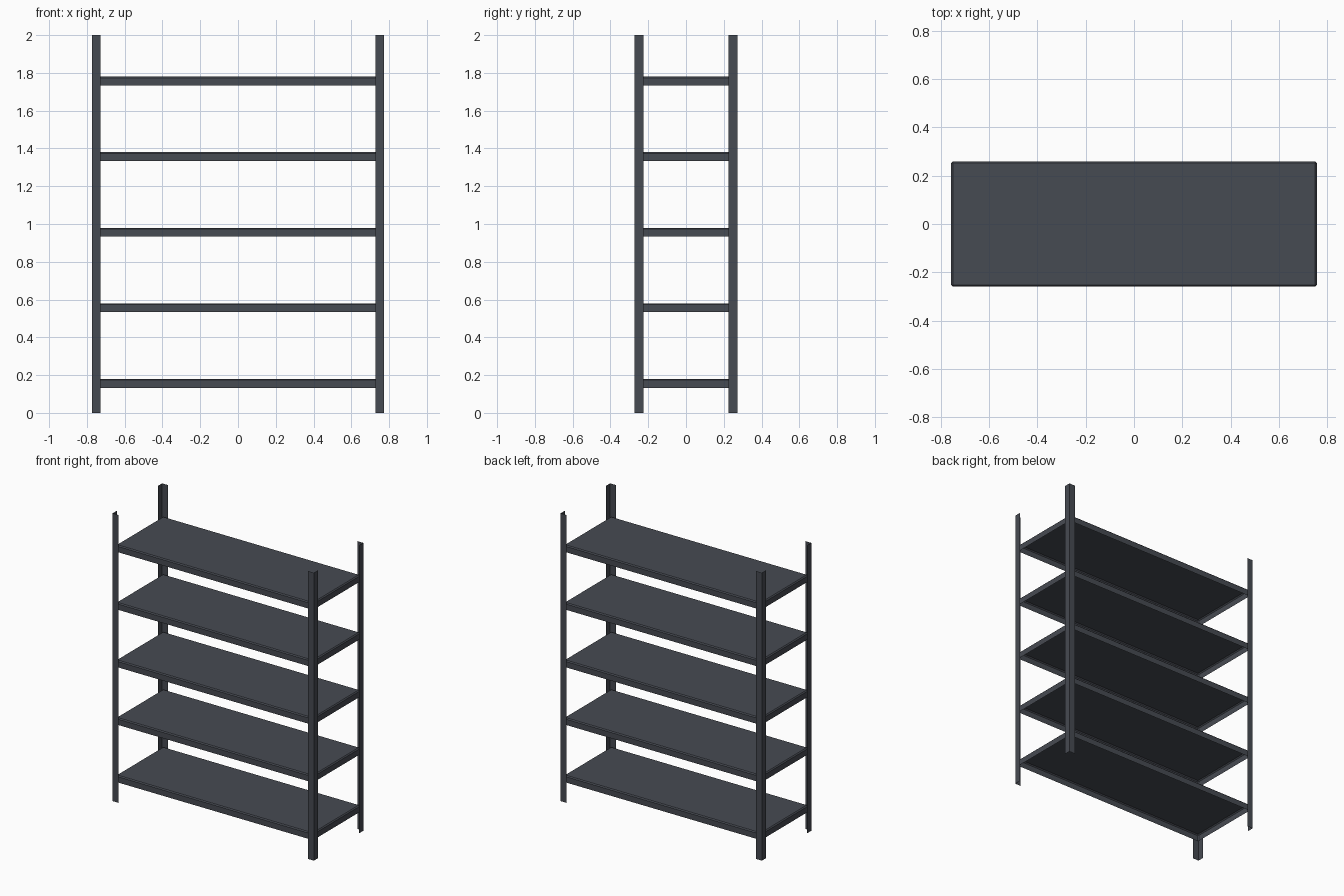
import bpy, bmesh

if "Cube" in bpy.data.objects:
    bpy.data.objects.remove(bpy.data.objects["Cube"])

steel = bpy.data.materials.new("dark_grey_steel")
steel.diffuse_color = (0.062, 0.069, 0.085, 1)
steel.use_nodes = True
steel.node_tree.nodes["Principled BSDF"].inputs["Base Color"].default_value = steel.diffuse_color


def finish(bm, name):
    mesh = bpy.data.meshes.new(name)
    bm.to_mesh(mesh)
    bm.free()
    mesh.materials.append(steel)
    ob = bpy.data.objects.new(name, mesh)
    bpy.context.collection.objects.link(ob)
    return ob


# Angle-iron corner post: thin L-shaped sheet, open at both ends
def post(name, sx, sy):
    bm = bmesh.new()
    X, Y, W, H = 0.773, 0.272, 0.046, 2.0
    profile = [(sx * (X - W), sy * Y), (sx * X, sy * Y), (sx * X, sy * (Y - W))]
    low = [bm.verts.new((x, y, 0)) for x, y in profile]
    high = [bm.verts.new((x, y, H)) for x, y in profile]
    for i in range(2):
        f = bm.faces.new((low[i], low[i + 1], high[i + 1], high[i]))
        f.normal_update()
        # outer side of the angle faces outwards
        c = f.normal
        if (c.x * sx + c.y * sy) < 0:
            f.normal_flip()
    finish(bm, name)


for sx, side in ((-1, "left"), (1, "right")):
    for sy, end in ((-1, "front"), (1, "back")):
        post(f"{end}_{side}_post", sx, sy)


# Folded sheet tray: flat top, turned-down walls, open underneath
def shelf(name, top):
    bm = bmesh.new()
    bmesh.ops.create_cube(bm, size=1)
    height = 0.047
    for v in bm.verts:
        v.co.x *= 1.516
        v.co.y *= 0.518
        v.co.z = top if v.co.z > 0 else top - height
    bmesh.ops.delete(bm, geom=[f for f in bm.faces if f.normal.z < -0.5],
                     context='FACES_ONLY')
    folds = [e for e in bm.edges if not e.is_boundary]
    bmesh.ops.bevel(bm, geom=folds, offset=0.007, segments=1, affect='EDGES')
    bmesh.ops.recalc_face_normals(bm, faces=bm.faces)
    # keep the top face pointing up
    if max(bm.faces, key=lambda f: f.calc_area()).normal.z < 0:
        bmesh.ops.reverse_faces(bm, faces=bm.faces)
    finish(bm, name)


for i in range(5):
    shelf(f"shelf_{i + 1}", 0.18 + 0.4 * i)
